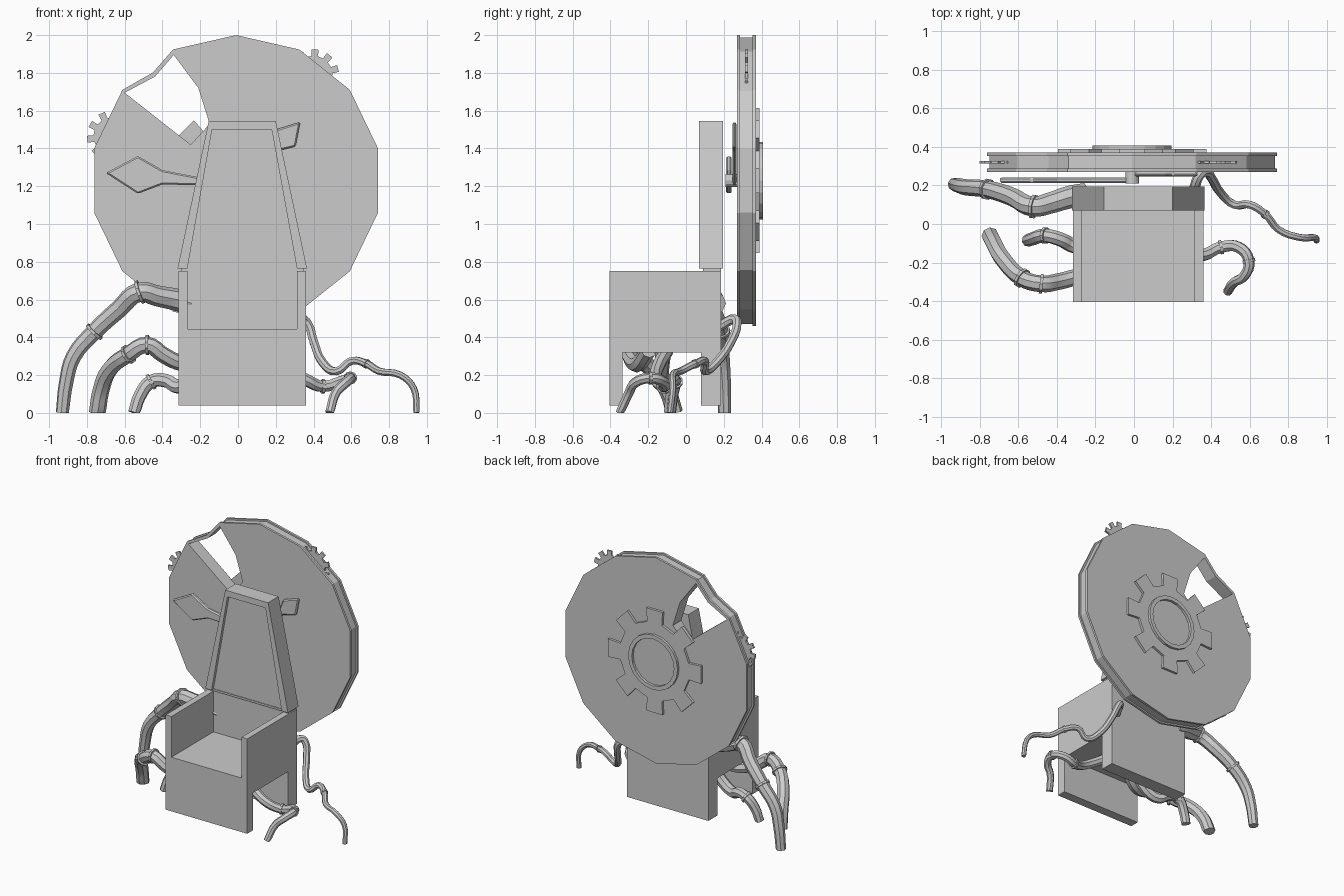
import bpy, bmesh
from math import sin, cos, tau
from mathutils import Vector

if "Cube" in bpy.data.objects:
    bpy.data.objects.remove(bpy.data.objects["Cube"])

CX, CZ = -0.01, 1.23  # clock centre


def make(name, bm):
    bmesh.ops.recalc_face_normals(bm, faces=bm.faces)
    me = bpy.data.meshes.new(name)
    bm.to_mesh(me)
    bm.free()
    ob = bpy.data.objects.new(name, me)
    bpy.context.collection.objects.link(ob)
    return ob


def loft(name, rings, closed=False):
    """Skin matching point rings; cap the ends unless the loop closes on itself."""
    bm = bmesh.new()
    vs = [[bm.verts.new(p) for p in r] for r in rings]
    n = len(vs[0])
    pairs = list(zip(vs, vs[1:])) + ([(vs[-1], vs[0])] if closed else [])
    for a, b in pairs:
        for i in range(n):
            j = (i + 1) % n
            bm.faces.new((a[i], a[j], b[j], b[i]))
    if not closed:
        bm.faces.new(vs[0])
        bm.faces.new(vs[-1])
    return make(name, bm)


def at_y(pts, y, s=1.0):
    return [(CX + (x - CX) * s, y, CZ + (z - CZ) * s) for x, z in pts]


def prism(name, pts, y0, y1):
    return loft(name, [at_y(pts, y0), at_y(pts, y1)])


def box(name, x0, x1, y0, y1, z0, z1):
    return prism(name, [(x0, z0), (x1, z0), (x1, z1), (x0, z1)], y0, y1)


def circle(r, n, cx=CX, cz=CZ):
    return [(cx + r * sin(tau * i / n), cz + r * cos(tau * i / n)) for i in range(n)]


def gear(cx, cz, r_in, r_out, teeth, turn=0.0):
    pts = []
    for k in range(teeth):
        for off, r in ((-.27, r_in), (-.22, r_out), (.22, r_out), (.27, r_in)):
            a = tau * (k + off + turn) / teeth
            pts.append((cx + r * sin(a), cz + r * cos(a)))
    return pts


def apply_mods(ob):
    dg = bpy.context.evaluated_depsgraph_get()
    me = bpy.data.meshes.new_from_object(ob.evaluated_get(dg))
    ob.modifiers.clear()
    ob.data = me


# Clock disc: 14 sides with a grooved rim and a dented edge by the break
outline = circle(0.77, 14)
outline.insert(13, (-0.45, 1.802))
disc = loft("clock_disc", [at_y(outline, y, s) for y, s in
            ((.27, 1), (.287, 1), (.287, .985), (.353, .985), (.353, 1), (.37, 1))])

# Broken opening through the disc
hole = prism("hole_cutter", [(-.34, 1.895), (-.21, 1.72), (-.15, 1.53),
                             (-.25, 1.42), (-.60, 1.695), (-.44, 1.78)], .2, .45)
hole.hide_render = True
cut = disc.modifiers.new("hole", 'BOOLEAN')
cut.operation = 'DIFFERENCE'
cut.solver = 'EXACT'
cut.object = hole
apply_mods(disc)
bpy.data.objects.remove(hole)

# Gears: large one on the back, small ones peeking out of the rim groove
prism("back_gear", gear(CX, CZ, .29, .39, 8), .365, .388)
ring_o, ring_i = circle(.205, 20), circle(.175, 20)
loft("back_gear_ring", [at_y(ring_o, .38), at_y(ring_o, .407),
                        at_y(ring_i, .407), at_y(ring_i, .38)], closed=True)
prism("rim_gear_right", gear(.40, 1.79, .10, .135, 10, .1), .313, .327)
prism("rim_gear_left", gear(-.665, 1.465, .10, .135, 10, .3), .313, .327)

# Clock hands and hub
hour = [(-.70, 1.27), (-.53, 1.36), (-.40, 1.285), (-.22, 1.25), (0, 1.245),
        (0, 1.205), (-.22, 1.205), (-.40, 1.21), (-.53, 1.16)]
minute = [(.33, 1.54), (.305, 1.41), (.20, 1.385), (.10, 1.29), (.01, 1.20),
          (-.04, 1.22), (.07, 1.32), (.16, 1.40), (.20, 1.50)]
for name, pts, y0, y1 in (("long_hand", hour, .212, .242), ("short_hand", minute, .245, .268)):
    hand = prism(name, pts, y0, y1)
    bev = hand.modifiers.new("bevel", 'BEVEL')
    bev.width = .008
    bev.segments = 1
    apply_mods(hand)
prism("hand_hub", circle(.035, 12), .21, .272)

# Chair body: side profile with an open space between front and back panels
side = [(-.405, .04), (-.335, .04), (-.335, .32), (.08, .32), (.08, .04),
        (.185, .04), (.185, .445), (-.405, .445)]
loft("chair_body", [[(x, y, z) for y, z in side] for x in (-.315, .36)])
box("left_armrest", -.315, -.268, -.405, .185, .445, .75)
box("right_armrest", .312, .36, -.405, .185, .445, .75)
box("back_lower", -.268, .312, .092, .185, .445, .77)

# Tapered backrest: raised frame around a sunken panel
frame_out = [(-.32, .765), (.365, .765), (.2, 1.545), (-.155, 1.545)]
frame_in = [(-.268, .765), (.312, .765), (.178, 1.5), (-.137, 1.5)]
loft("backrest", [at_y(frame_out, .195), at_y(frame_out, .07),
                  at_y(frame_in, .07), at_y(frame_in, .092)])
box("backrest_base", -.30, .35, .09, .185, .745, .77)


def tentacle(name, pts, r0, r1, collars):
    """Tapering smooth tube with a few collars around it."""
    cu = bpy.data.curves.new(name, 'CURVE')
    cu.dimensions = '3D'
    cu.bevel_depth = 1.0
    cu.bevel_resolution = 2
    cu.resolution_u = 4
    cu.use_fill_caps = True
    sp = cu.splines.new('BEZIER')
    sp.bezier_points.add(len(pts) - 1)
    radius = [r0 + (r1 - r0) * i / (len(pts) - 1) for i in range(len(pts))]
    for bp, p, r in zip(sp.bezier_points, pts, radius):
        bp.co = p
        bp.radius = r
        bp.handle_left_type = bp.handle_right_type = 'AUTO'
    tmp = bpy.data.objects.new(name + "_path", cu)
    bpy.context.collection.objects.link(tmp)
    dg = bpy.context.evaluated_depsgraph_get()
    me = bpy.data.meshes.new_from_object(tmp.evaluated_get(dg))
    bpy.data.objects.remove(tmp)
    bm = bmesh.new()
    bm.from_mesh(me)
    bmesh.ops.remove_doubles(bm, verts=bm.verts, dist=1e-5)
    for v in bm.verts:
        v.co.z = max(v.co.z, 0.0)
    for i in collars:
        d = Vector(pts[i + 1]) - Vector(pts[i - 1])
        m = d.to_track_quat('Z', 'Y').to_matrix().to_4x4()
        m.translation = pts[i]
        r = radius[i] * 1.22
        bmesh.ops.create_cone(bm, cap_ends=True, segments=10, radius1=r, radius2=r,
                              depth=.016, matrix=m)
    ob = make(name, bm)
    bpy.context.view_layer.objects.active = ob
    ob.select_set(True)
    bpy.ops.object.shade_smooth_by_angle()
    ob.select_set(False)


# Tentacles reaching from under and behind the chair to the floor
tentacle("left_large_tentacle", [
    (-.25, .15, .58), (-.33, .14, .60), (-.43, .11, .62), (-.52, .09, .64), (-.63, .14, .55),
    (-.76, .18, .43), (-.87, .19, .30), (-.91, .20, .16), (-.93, .205, 0)], .062, .035, (3, 5))
tentacle("left_middle_tentacle", [
    (-.10, -.20, .33), (-.22, -.25, .26), (-.32, -.28, .27), (-.40, -.30, .31), (-.48, -.31, .36),
    (-.58, -.28, .31), (-.68, -.18, .23), (-.725, -.10, .12), (-.745, -.06, 0)], .042, .045, (4, 5))
tentacle("left_small_tentacle", [
    (-.10, -.12, .33), (-.22, -.13, .18), (-.32, -.11, .14), (-.38, -.08, .17), (-.46, -.06, .165),
    (-.52, -.075, .09), (-.55, -.085, 0)], .042, .033, (4,))
tentacle("right_long_tentacle", [
    (.31, .18, .46), (.345, .26, .495), (.37, .27, .47), (.40, .24, .38), (.45, .16, .265),
    (.52, .10, .22), (.60, .10, .275), (.68, .05, .26), (.75, -.03, .22), (.86, -.07, .20),
    (.93, -.07, .13), (.945, -.085, 0)], .027, .017, (7,))
tentacle("right_short_tentacle", [
    (.10, -.10, .33), (.24, -.15, .24), (.36, -.16, .175), (.45, -.12, .14), (.54, -.12, .165),
    (.595, -.19, .185), (.57, -.27, .16), (.52, -.30, .11), (.485, -.35, 0)], .036, .024, (3, 5))
